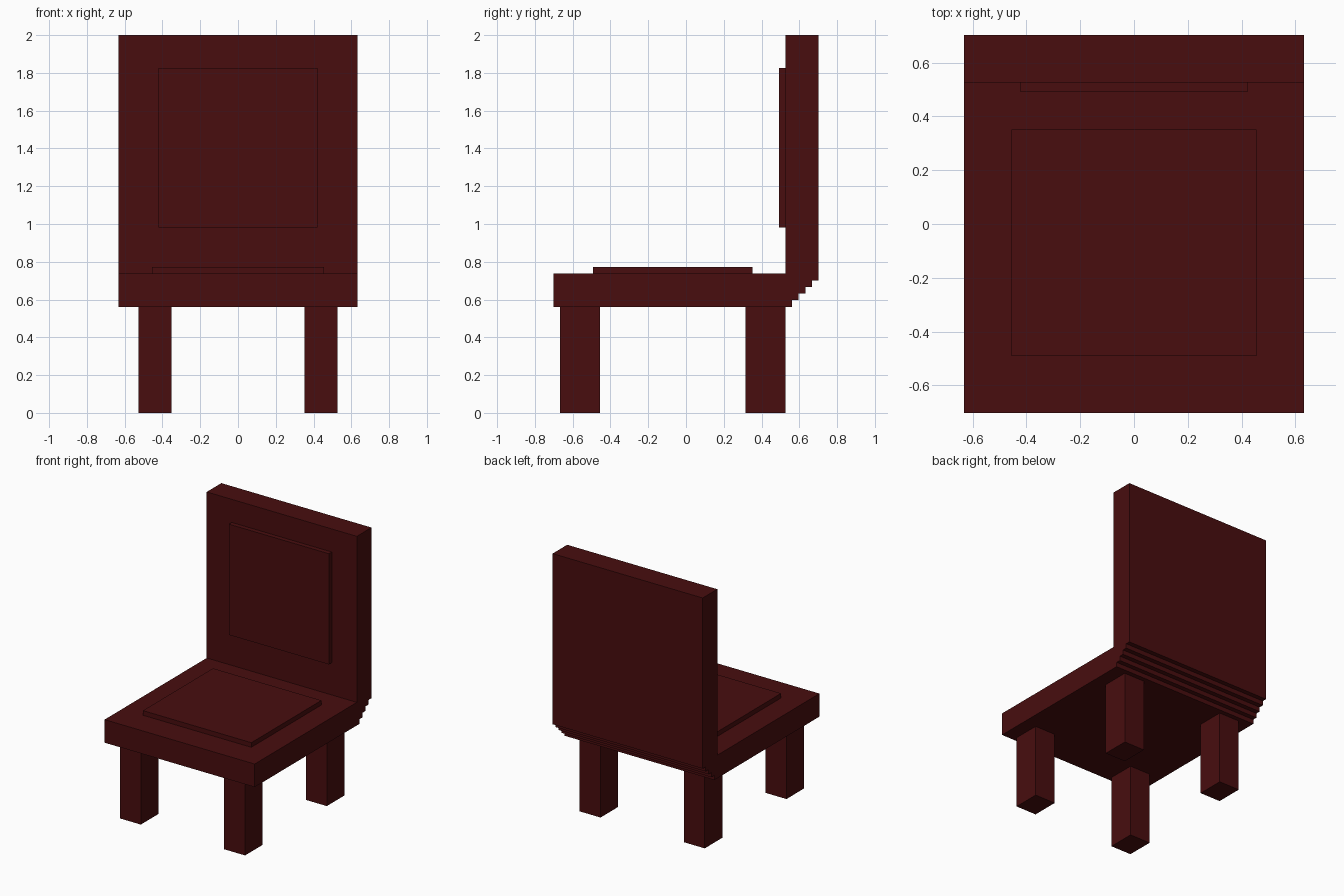
import bpy
import bmesh

if "Cube" in bpy.data.objects:
    bpy.data.objects.remove(bpy.data.objects["Cube"], do_unlink=True)

U = 2 / 57  # modelling grid step

# Single dark red finish
red = bpy.data.materials.new("dark_red")
red.use_nodes = True
COLOUR = (0.065, 0.004, 0.0045, 1)
red.diffuse_color = COLOUR
red.node_tree.nodes["Principled BSDF"].inputs["Base Color"].default_value = COLOUR


def extrude_profile(name, profile, x0, x1):
    """Extrude a (y, z) outline from x0 to x1, all in grid steps."""
    bm = bmesh.new()
    face = bm.faces.new([bm.verts.new((x0 * U, y * U, z * U)) for y, z in profile])
    ext = bmesh.ops.extrude_face_region(bm, geom=[face])
    verts = [v for v in ext["geom"] if isinstance(v, bmesh.types.BMVert)]
    bmesh.ops.translate(bm, verts=verts, vec=((x1 - x0) * U, 0, 0))
    bmesh.ops.recalc_face_normals(bm, faces=bm.faces)
    mesh = bpy.data.meshes.new(name)
    bm.to_mesh(mesh)
    bm.free()
    mesh.materials.append(red)
    obj = bpy.data.objects.new(name, mesh)
    bpy.context.collection.objects.link(obj)
    return obj


def box(name, x, y, z):
    return extrude_profile(name, [(y[0], z[0]), (y[1], z[0]), (y[1], z[1]), (y[0], z[1])], *x)


# Seat and backrest in one L-shaped shell, with a stepped lower back corner
steps = []
for i in range(4):
    steps += [(16 + i, 16 + i), (16 + i, 17 + i)]
shell = [(-20, 16)] + steps + [(20, 20), (20, 57), (15, 57), (15, 21), (-20, 21)]
extrude_profile("seat_and_backrest", shell, -18, 18)

# Raised cushions
box("seat_cushion", (-13, 13), (-14, 10), (21, 22))
box("back_cushion", (-12, 12), (14, 15), (28, 52))

# Legs
for side, x in (("left", (10, 15)), ("right", (-15, -10))):
    for end, y in (("front", (-19, -13)), ("back", (9, 15))):
        box(f"{end}_{side}_leg", x, y, (0, 16))
